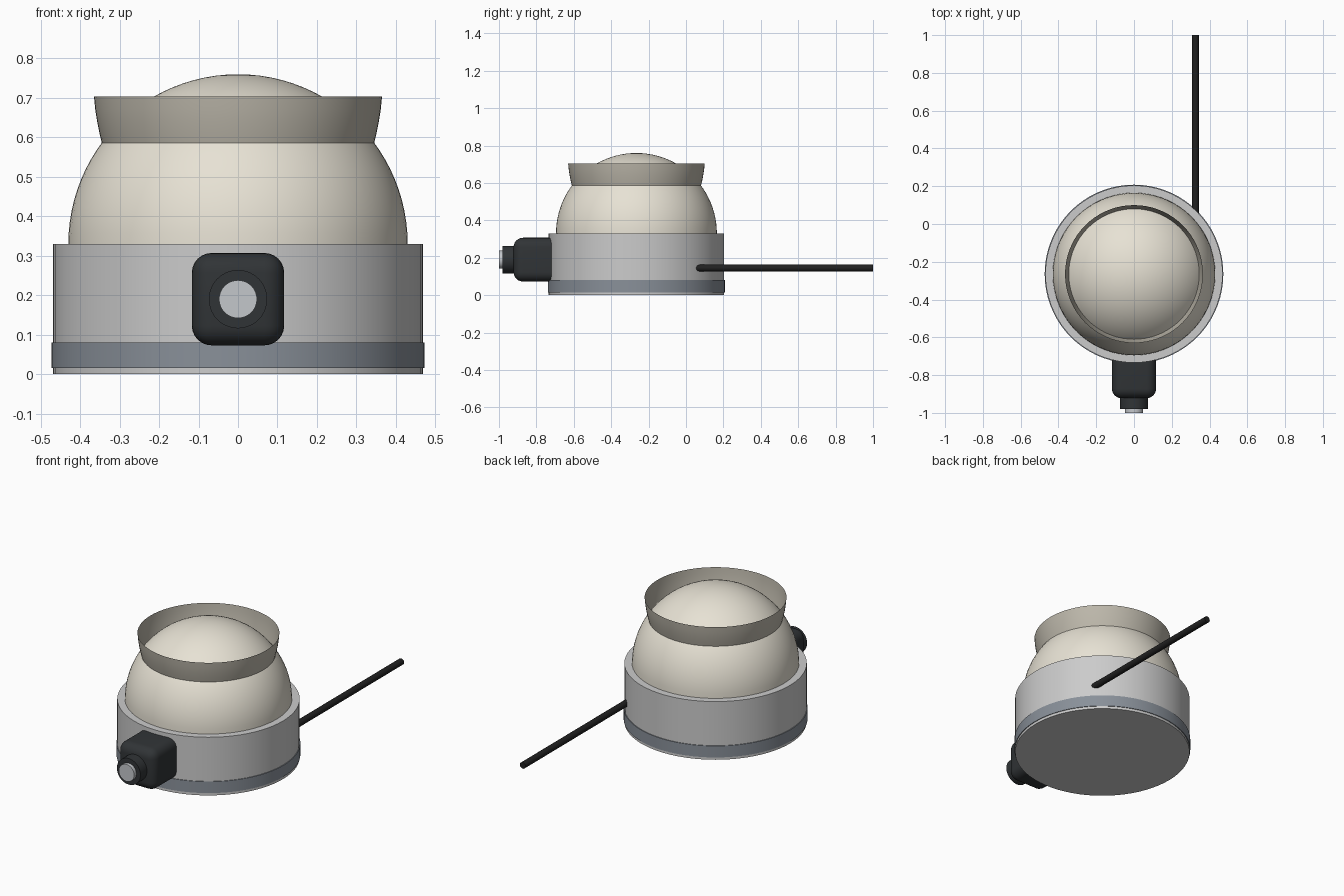
import bpy, bmesh, math
from mathutils import Matrix

if "Cube" in bpy.data.objects:
    bpy.data.objects.remove(bpy.data.objects["Cube"])

CY = -0.265          # body axis y
Z_AX = 0.19          # connector axis z


def material(name, rgb):
    m = bpy.data.materials.new(name)
    m.diffuse_color = (*rgb, 1)
    m.use_nodes = True
    m.node_tree.nodes["Principled BSDF"].inputs["Base Color"].default_value = m.diffuse_color
    return m


CREAM = material("cream", (0.80, 0.76, 0.66))
TAUPE = material("taupe", (0.50, 0.47, 0.40))
GREY = material("light_grey", (0.52, 0.52, 0.52))
BLUE = material("blue_grey", (0.25, 0.28, 0.32))
BLACK = material("black", (0.03, 0.034, 0.037))
CABLE = material("cable_black", (0.015, 0.015, 0.015))
METAL = material("metal", (0.55, 0.57, 0.60))


def finish(name, bm, mat):
    me = bpy.data.meshes.new(name)
    bm.to_mesh(me)
    bm.free()
    ob = bpy.data.objects.new(name, me)
    bpy.context.collection.objects.link(ob)
    me.materials.append(mat)
    bpy.ops.object.select_all(action='DESELECT')
    ob.select_set(True)
    bpy.context.view_layer.objects.active = ob
    bpy.ops.object.shade_smooth_by_angle(angle=math.radians(35))
    return ob


def lathe(name, profile, mat, steps=72):
    """Revolve (radius, z) points round the body axis."""
    bm = bmesh.new()
    vs = [bm.verts.new((r, 0, z)) for r, z in profile]
    es = [bm.edges.new(p) for p in zip(vs, vs[1:])]
    bmesh.ops.spin(bm, geom=vs + es, cent=(0, 0, 0), axis=(0, 0, 1),
                   angle=math.tau, steps=steps)
    bmesh.ops.remove_doubles(bm, verts=bm.verts, dist=1e-5)
    bmesh.ops.recalc_face_normals(bm, faces=bm.faces)
    bmesh.ops.translate(bm, verts=bm.verts, vec=(0, CY, 0))
    return finish(name, bm, mat)


def rod(name, x, z, r, y0, y1, mat, sides=40):
    """Cylinder lying along y."""
    bm = bmesh.new()
    bmesh.ops.create_cone(
        bm, cap_ends=True, segments=sides, radius1=r, radius2=r, depth=y1 - y0,
        matrix=Matrix.Translation((x, (y0 + y1) / 2, z))
        @ Matrix.Rotation(math.pi / 2, 4, 'X'))
    return finish(name, bm, mat)


# Base housing with a flat top rim, and the band near its foot
lathe("base_housing", [(0, 0), (0.469, 0), (0.469, 0.33), (0.43, 0.33)], GREY)
lathe("base_band", [(0.468, 0.015), (0.473, 0.015), (0.473, 0.08), (0.468, 0.08)], BLUE)

# Hemispherical dome
N = 24
lathe("dome", [(0.43 * math.cos(math.pi / 2 * i / N), 0.33 + 0.43 * math.sin(math.pi / 2 * i / N))
               for i in range(N)] + [(0, 0.76)], CREAM)

# Thin flared collar, steepening toward its upper edge
lathe("flared_collar", [(0.345, 0.585), (0.351, 0.61), (0.357, 0.64),
                        (0.362, 0.672), (0.365, 0.704)], TAUPE)

# Connector block, rounded everywhere but at the housing
bm = bmesh.new()
bmesh.ops.create_cube(bm, size=1, matrix=Matrix.Translation((0, -0.812, Z_AX))
                      @ Matrix.Diagonal((0.234, 0.22, 0.234, 1)))
edges = [e for e in bm.edges if min(v.co.y for v in e.verts) < -0.85]
bmesh.ops.bevel(bm, geom=edges, offset=0.05, segments=6, profile=0.5, affect='EDGES')
finish("connector_block", bm, BLACK)

# Connector neck and metal tip
rod("connector_neck", 0, Z_AX, 0.074, -0.98, -0.91, BLACK)
rod("connector_tip", 0, Z_AX, 0.048, -1.0, -0.97, METAL)

# Straight cable leaving the rear
rod("cable", 0.325, 0.145, 0.018, 0.04, 1.0, CABLE, 16)
